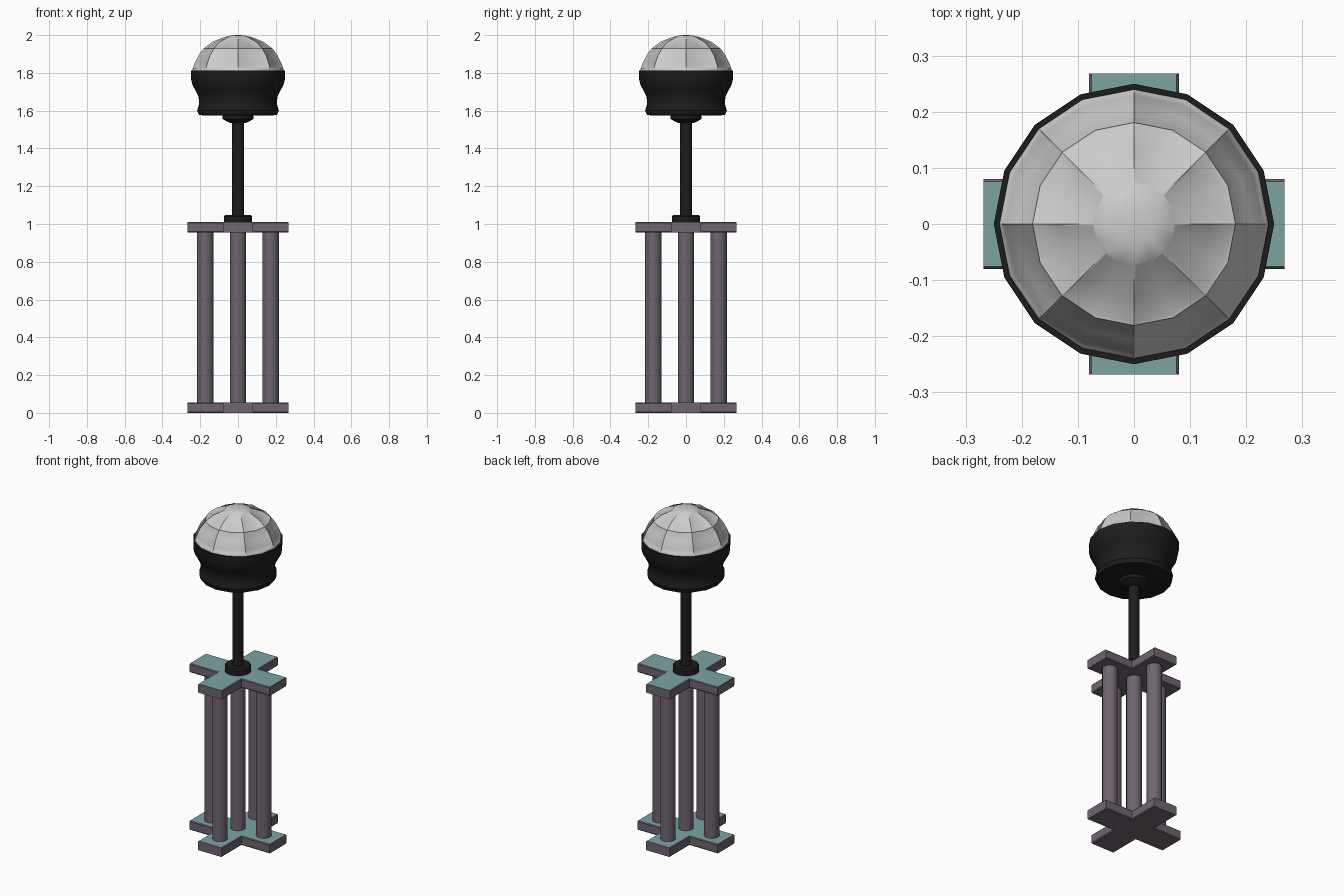
import bpy, bmesh, math

if "Cube" in bpy.data.objects:
    bpy.data.objects.remove(bpy.data.objects["Cube"])


def material(name, rgb):
    m = bpy.data.materials.new(name)
    m.diffuse_color = (*rgb, 1)
    m.use_nodes = True
    m.node_tree.nodes["Principled BSDF"].inputs["Base Color"].default_value = m.diffuse_color
    return m


PURPLE = material("purple_grey", (0.16, 0.13, 0.165))
TEAL = material("teal", (0.20, 0.37, 0.37))
BLACK = material("black", (0.012, 0.012, 0.012))
SEG = 16


def finish(name, bm, mats, smooth=True, angle=35):
    bmesh.ops.recalc_face_normals(bm, faces=bm.faces[:])
    me = bpy.data.meshes.new(name)
    bm.to_mesh(me)
    bm.free()
    for m in mats:
        me.materials.append(m)
    ob = bpy.data.objects.new(name, me)
    bpy.context.collection.objects.link(ob)
    if smooth:
        bpy.ops.object.select_all(action='DESELECT')
        ob.select_set(True)
        bpy.context.view_layer.objects.active = ob
        bpy.ops.object.shade_smooth_by_angle(angle=math.radians(angle))
    return ob


def revolve(profile, x=0, y=0, cap_bottom=True, cap_top=True):
    """Revolve (radius, z) points; returns the bmesh and its bands of faces."""
    bm = bmesh.new()
    rings = [[bm.verts.new((x + r * math.cos(2 * math.pi * i / SEG),
                            y + r * math.sin(2 * math.pi * i / SEG), z))
              for i in range(SEG)] for r, z in profile]
    bands = []
    for a, b in zip(rings, rings[1:]):
        bands.append([bm.faces.new((a[i], a[(i + 1) % SEG], b[(i + 1) % SEG], b[i]))
                      for i in range(SEG)])
    if cap_bottom:
        bm.faces.new(rings[0][::-1])
    if cap_top:
        bm.faces.new(rings[-1])
    return bm, bands


def cross_plate(name, z0, z1):
    """Plus-shaped plate, chamfered along the arms, with a teal top."""
    def outline(w, z):
        L, pts = 0.268, []
        for k in range(4):
            c, s = round(math.cos(k * math.pi / 2)), round(math.sin(k * math.pi / 2))
            for px, py in ((L, -w), (L, w), (w, w)):
                pts.append((c * px - s * py, s * px + c * py, z))
        return pts
    bm = bmesh.new()
    rings = [[bm.verts.new(p) for p in outline(w, z)]
             for w, z in ((0.076, z0), (0.08, z0 + 0.005), (0.08, z1 - 0.005), (0.076, z1))]
    for a, b in zip(rings, rings[1:]):
        for i in range(12):
            j = (i + 1) % 12
            bm.faces.new((a[i], a[j], b[j], b[i]))
    bm.faces.new(rings[0][::-1])
    bm.faces.new(rings[-1]).material_index = 1
    finish(name, bm, [PURPLE, TEAL], smooth=False)


# Pedestal: two plates joined by five columns
cross_plate("bottom_plate", 0, 0.056)
cross_plate("top_plate", 0.956, 1.01)
D = 0.173
for name, x, y in (("centre", 0, 0), ("right", D, 0), ("left", -D, 0),
                   ("back", 0, D), ("front", 0, -D)):
    finish(name + "_column", revolve([(0.043, 0.05), (0.043, 0.96)], x, y)[0], [PURPLE])

# Lamp post with foot and top collar
finish("post_foot", revolve([(0.074, 1.008), (0.074, 1.04), (0.068, 1.048)])[0], [BLACK])
finish("post", revolve([(0.031, 1.03), (0.031, 1.56)])[0], [BLACK])
finish("post_collar", revolve([(0.035, 1.535), (0.048, 1.537), (0.082, 1.556),
                               (0.083, 1.58)])[0], [BLACK])

# Flared bowl
bowl = [(0.185, 1.575), (0.207, 1.578), (0.216, 1.602), (0.208, 1.628), (0.206, 1.65),
        (0.211, 1.68), (0.226, 1.71), (0.241, 1.735), (0.248, 1.765), (0.25, 1.812),
        (0.238, 1.812)]
finish("lamp_bowl", revolve(bowl)[0], [BLACK])

# Glass dome with ribs left between sunken panels
dome = [(0.24, 1.80), (0.24, 1.822), (0.232, 1.845), (0.21, 1.892), (0.181, 1.93),
        (0.135, 1.965), (0.072, 1.99), (0.035, 1.998), (0.008, 2.0)]
bm, bands = revolve(dome, cap_bottom=False)
bm.normal_update()
for rows in ((1, 2, 3), (4, 5)):
    panels = [[bands[r][2 * k + i] for r in rows for i in (0, 1)] for k in range(8)]
    for panel in panels:
        bmesh.ops.inset_region(bm, faces=panel, thickness=0.004, depth=-0.003,
                               use_even_offset=True, use_boundary=True)
finish("lamp_dome", bm, [], angle=60)
